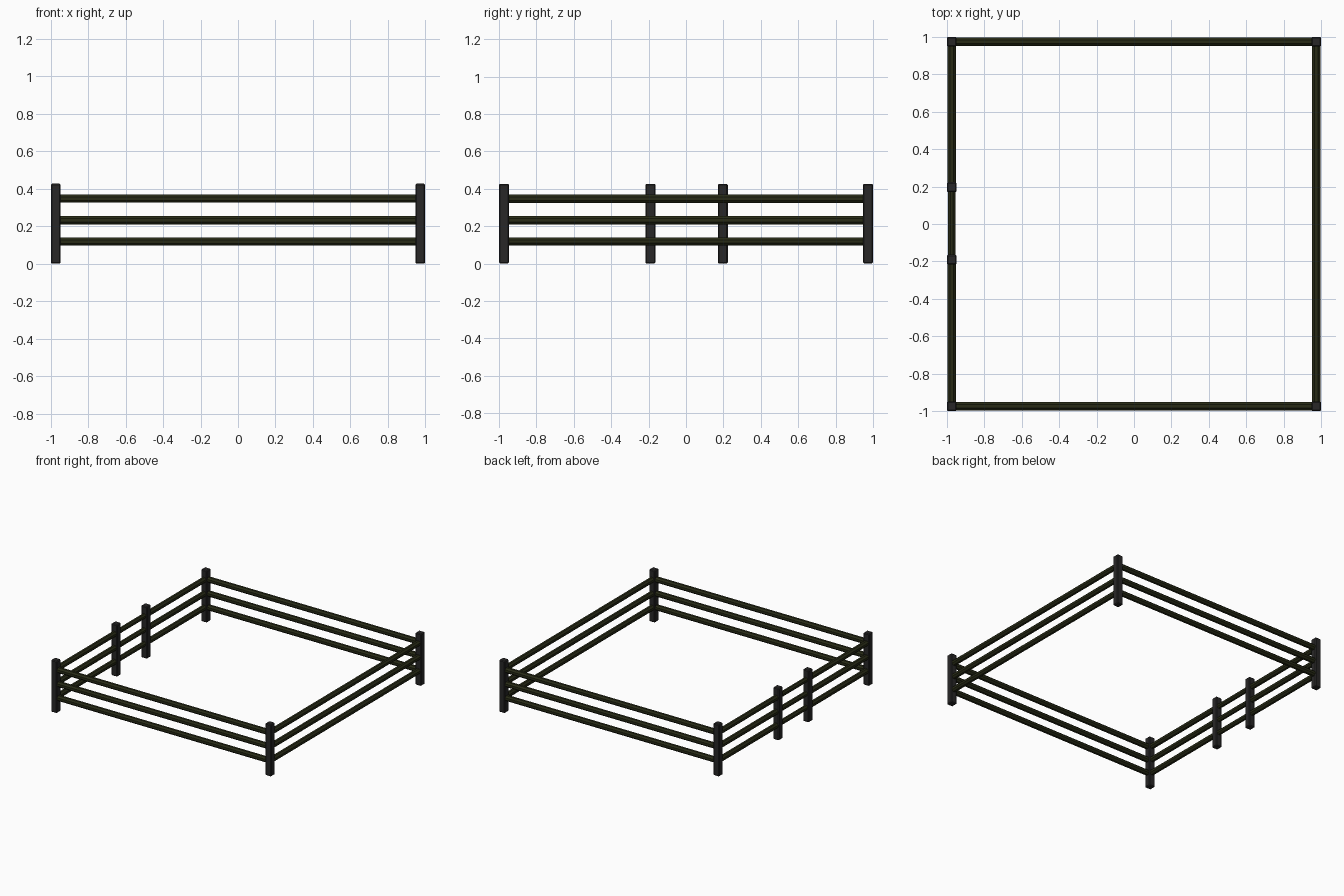
import bpy, math
from mathutils import Vector

if "Cube" in bpy.data.objects:
    bpy.data.objects.remove(bpy.data.objects["Cube"])

E = 0.973            # post centre line
POST_H = 0.427
POST_W = 0.053
LEVELS = (0.118, 0.232, 0.347)
GATE = (-0.19, 0.197)


def material(name, colour):
    m = bpy.data.materials.new(name)
    m.diffuse_color = (*colour, 1)
    m.use_nodes = True
    m.node_tree.nodes["Principled BSDF"].inputs["Base Color"].default_value = m.diffuse_color
    return m


wood = material("rail_wood", (0.021, 0.024, 0.008))
dark = material("post_wood", (0.021, 0.020, 0.020))


# Square post with lightly chamfered edges
def post(name, x, y):
    bpy.ops.mesh.primitive_cube_add(size=1, location=(x, y, POST_H / 2))
    ob = bpy.context.object
    ob.name = name
    ob.scale = (POST_W, POST_W, POST_H)
    bpy.ops.object.transform_apply(location=False, rotation=False, scale=True)
    bev = ob.modifiers.new("chamfer", 'BEVEL')
    bev.width = 0.006
    bev.segments = 1
    ob.data.materials.append(dark)


# Round-section rail with eight flat sides, running between two points
def rail(name, a, b, dia=0.043):
    a, b = Vector(a), Vector(b)
    r = dia / 2 / math.cos(math.pi / 8)
    bpy.ops.mesh.primitive_cylinder_add(vertices=8, radius=r, depth=(b - a).length,
                                        location=(a + b) / 2)
    ob = bpy.context.object
    ob.name = name
    ob.rotation_mode = 'QUATERNION'
    ob.rotation_quaternion = (b - a).to_track_quat('Z', 'Y')
    # turn about its own axis so flats face up and sideways
    for v in ob.data.vertices:
        c, s = math.cos(math.pi / 8), math.sin(math.pi / 8)
        x, y, z = v.co
        v.co = (c * x - s * y, s * x + c * y, z)
    ob.data.materials.append(wood)


# Corner posts and gate posts
for x, sx in ((-E, "left"), (E, "right")):
    for y, sy in ((-E, "front"), (E, "back")):
        post(f"corner_post_{sy}_{sx}", x, y)
for y, n in zip(GATE, ("front", "back")):
    post(f"gate_post_{n}", -E, y)

# Three rails on every side; the left side is split by the gate
for i, z in enumerate(LEVELS, 1):
    rail(f"front_rail_{i}", (-E, -E, z), (E, -E, z))
    rail(f"back_rail_{i}", (-E, E, z), (E, E, z))
    rail(f"right_rail_{i}", (E, -E, z), (E, E, z))
    rail(f"left_front_rail_{i}", (-E, -E, z), (-E, GATE[0], z))
    rail(f"left_back_rail_{i}", (-E, GATE[1], z), (-E, E, z))
    rail(f"gate_rail_{i}", (-E, GATE[0], z), (-E, GATE[1], z), 0.038)
